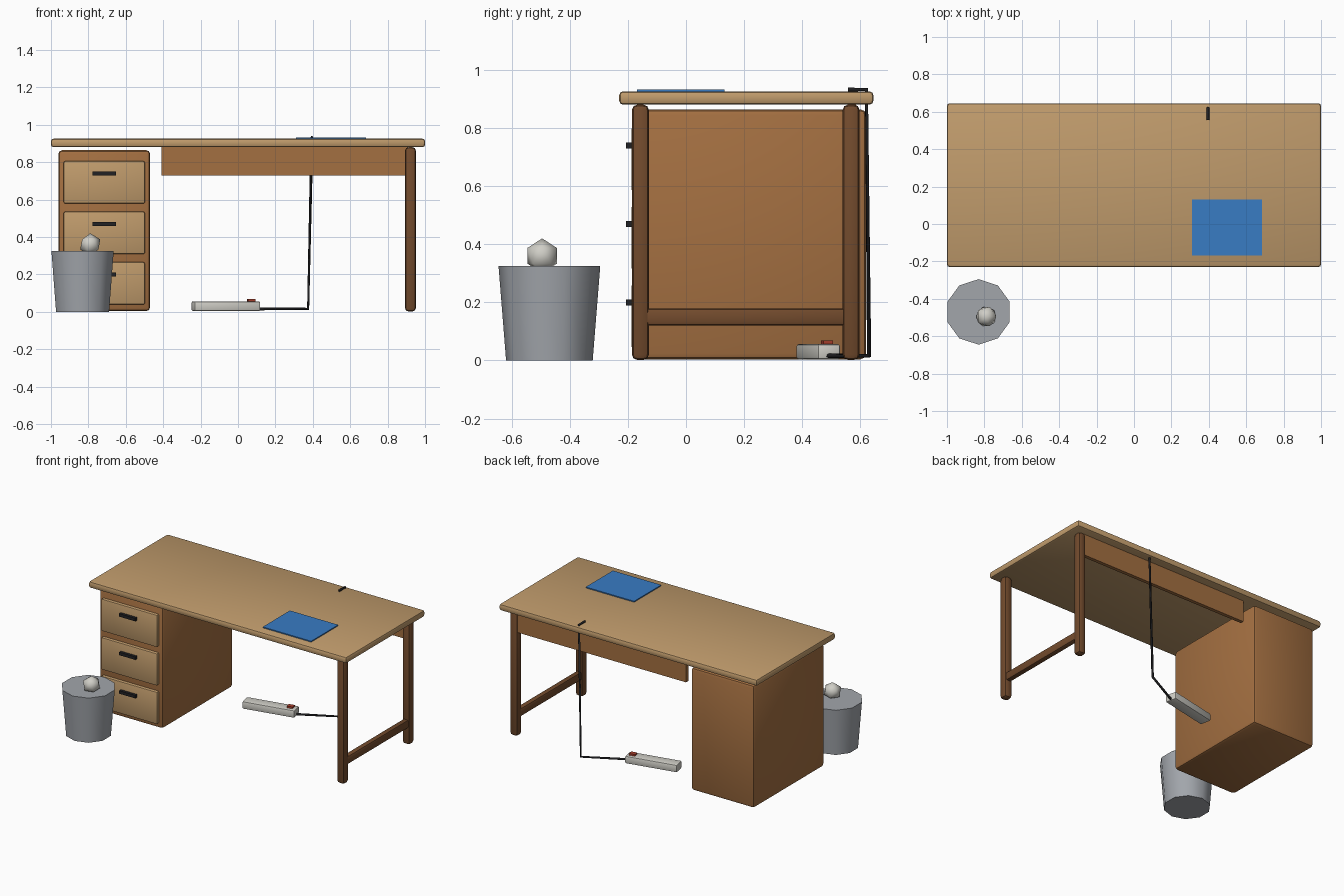
import bpy
from math import radians

if "Cube" in bpy.data.objects:
    bpy.data.objects.remove(bpy.data.objects["Cube"])


def mat(name, r, g, b):
    m = bpy.data.materials.new(name)
    m.diffuse_color = (r, g, b, 1)
    m.use_nodes = True
    m.node_tree.nodes["Principled BSDF"].inputs["Base Color"].default_value = m.diffuse_color
    return m


LIGHT = mat("light_wood", 0.53, 0.33, 0.15)
MID = mat("mid_wood", 0.37, 0.16, 0.053)
DARK = mat("dark_wood", 0.17, 0.07, 0.026)
BLACK = mat("black", 0.015, 0.015, 0.017)
METAL = mat("bin_grey", 0.36, 0.38, 0.41)
WHITE = mat("off_white", 0.63, 0.62, 0.57)
BLUE = mat("blue_paper", 0.04, 0.2, 0.55)
RED = mat("red_switch", 0.4, 0.05, 0.025)


def finish(name, material, smooth=None):
    o = bpy.context.object
    o.name = name
    o.data.materials.append(material)
    if smooth:
        bpy.ops.object.shade_smooth_by_angle(angle=radians(smooth))
    return o


def box(name, x, y, z, material, bevel=0.0, segments=2, turn=0.0):
    """Box from (min, max) ranges, optionally bevelled and turned about z."""
    mid = [(a + b) / 2 for a, b in (x, y, z)]
    bpy.ops.mesh.primitive_cube_add(size=1, location=mid, rotation=(0, 0, turn))
    o = bpy.context.object
    o.scale = [b - a for a, b in (x, y, z)]
    bpy.ops.object.transform_apply(location=False, rotation=False, scale=True)
    if bevel:
        m = o.modifiers.new("bevel", 'BEVEL')
        m.width = bevel
        m.segments = segments
        bpy.ops.object.modifier_apply(modifier="bevel")
    return finish(name, material, 40 if bevel else None)


# Desk top and modesty panel
box("desk_top", (-1, 1), (-0.23, 0.645), (0.88, 0.926), LIGHT, 0.014)
box("modesty_panel", (-0.41, 0.91), (0.56, 0.585), (0.73, 0.882), MID)

# Drawer cabinet with three drawers and handles
box("cabinet", (-0.96, -0.47), (-0.165, 0.62), (0.004, 0.864), MID, 0.02)
for i, z in enumerate((0.152, 0.422, 0.692)):
    box(f"drawer_front_{i + 1}", (-0.932, -0.498), (-0.187, -0.15),
        (z - 0.113, z + 0.113), LIGHT, 0.008)
    box(f"drawer_handle_{i + 1}", (-0.777, -0.652), (-0.207, -0.18),
        (z + 0.037, z + 0.058), BLACK)

# Right-hand legs and stretcher
for name, y in (("front_leg", -0.157), ("back_leg", 0.568)):
    box(name, (0.893, 0.951), (y - 0.029, y + 0.029), (0.002, 0.88), DARK, 0.018)
box("leg_stretcher", (0.902, 0.942), (-0.145, 0.555), (0.12, 0.178), DARK, 0.012)

# Sheet of paper on the desk
box("blue_folder", (0.31, 0.685), (-0.168, 0.132), (0.924, 0.933), BLUE)

# Power strip with switch, turned a little on the floor
TURN = radians(12)
box("power_strip", (-0.245, 0.115), (0.415, 0.495), (0.004, 0.056), WHITE, 0.008, 2, TURN)
box("strip_switch", (0.05, 0.09), (0.468, 0.502), (0.05, 0.068), RED, 0, 1, TURN)

# Cable running over the back edge and down to the strip
cu = bpy.data.curves.new("cable", 'CURVE')
cu.dimensions = '3D'
cu.bevel_depth = 0.008
cu.bevel_resolution = 1
cu.use_fill_caps = True
path = [(0.395, 0.557, 0.932), (0.395, 0.621, 0.932),
        (0.375, 0.63, 0.016), (0.105, 0.488, 0.016)]
sp = cu.splines.new('POLY')
sp.points.add(len(path) - 1)
for p, co in zip(sp.points, path):
    p.co = (*co, 1)
cu.materials.append(BLACK)
bpy.context.collection.objects.link(bpy.data.objects.new("cable", cu))

# Waste bin and a crumpled paper ball on top
bpy.ops.mesh.primitive_cone_add(vertices=10, radius1=0.149, radius2=0.175, depth=0.325,
                                location=(-0.831, -0.47, 0.1625))
finish("waste_bin", METAL, 40)
bpy.ops.mesh.primitive_ico_sphere_add(subdivisions=1, radius=0.06,
                                      location=(-0.79, -0.495, 0.36))
finish("paper_ball", WHITE, 60)
